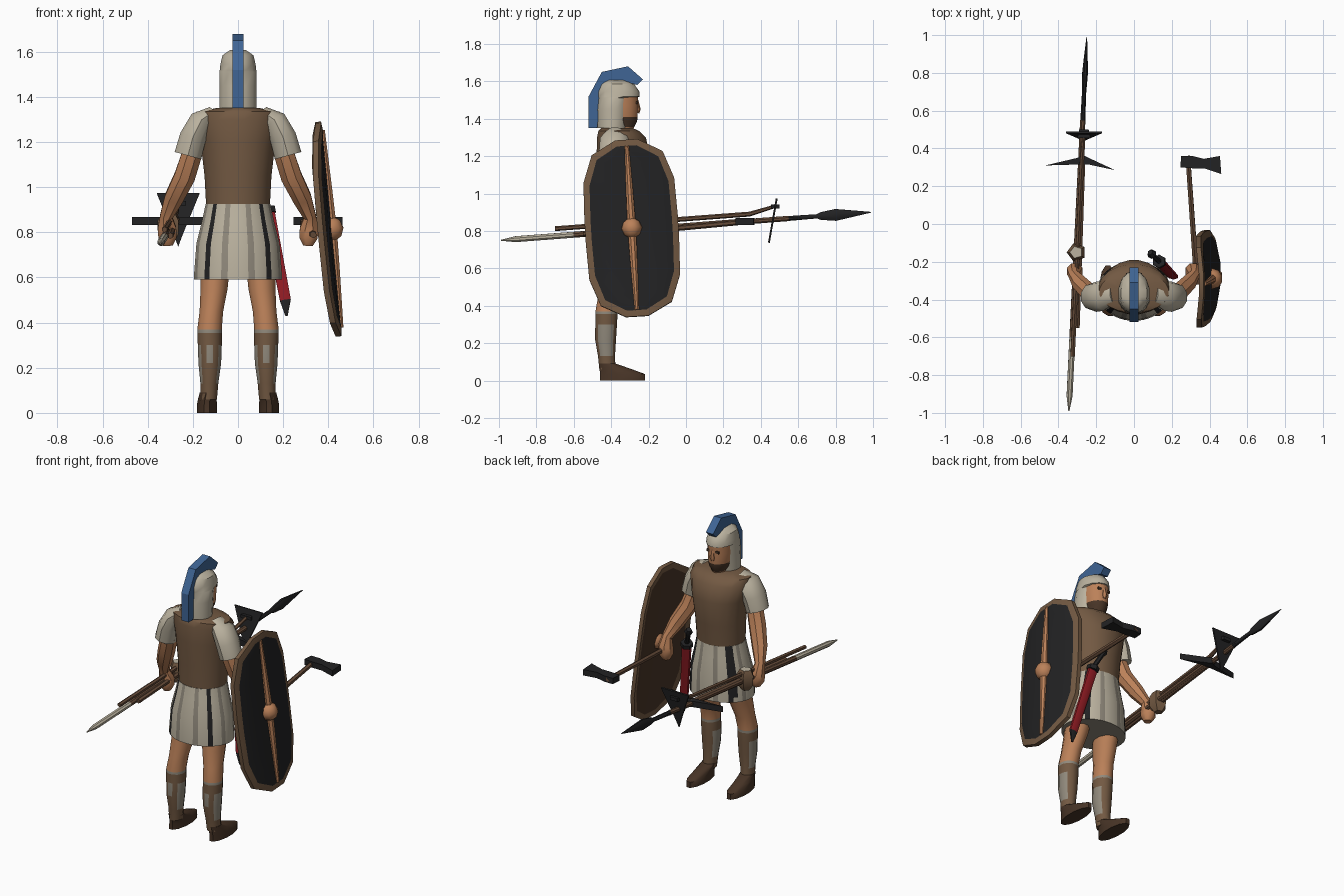
import bpy, bmesh, math
from mathutils import Vector, Matrix

if "Cube" in bpy.data.objects:
    bpy.data.objects.remove(bpy.data.objects["Cube"])


def material(name, r, g, b):
    m = bpy.data.materials.new(name)
    m.use_nodes = True
    m.diffuse_color = (r, g, b, 1)
    m.node_tree.nodes["Principled BSDF"].inputs["Base Color"].default_value = (r, g, b, 1)
    return m


LEATHER = material("leather brown", .17, .10, .055)
SKIN = material("skin tan", .50, .22, .10)
CREAM = material("cream", .50, .45, .35)
GREY = material("fold grey", .28, .25, .20)
BLUE = material("crest blue", .05, .13, .30)
BLACK = material("iron black", .016, .016, .017)
RED = material("scabbard red", .30, .012, .018)
DARK = material("boot brown", .065, .035, .02)
WOOD = material("shaft wood", .13, .07, .04)


def finish(name, bm, mats, rule=None, smooth=True):
    """Turn a bmesh into an object; rule(face centre, normal) picks a material."""
    bmesh.ops.recalc_face_normals(bm, faces=bm.faces)
    if rule:
        for f in bm.faces:
            f.material_index = rule(f.calc_center_median(), f.normal)
    me = bpy.data.meshes.new(name)
    bm.to_mesh(me)
    bm.free()
    for m in mats:
        me.materials.append(m)
    ob = bpy.data.objects.new(name, me)
    bpy.context.collection.objects.link(ob)
    if smooth:
        bpy.ops.object.select_all(action='DESELECT')
        ob.select_set(True)
        bpy.context.view_layer.objects.active = ob
        bpy.ops.object.shade_smooth_by_angle(angle=math.radians(40))
    return ob


def skin_rings(name, rings, mats, rule=None, bands=None, smooth=True):
    """Bridge closed rings of points and cap both ends."""
    bm = bmesh.new()
    vs = [[bm.verts.new(p) for p in ring] for ring in rings]
    n = len(rings[0])
    for k in range(len(vs) - 1):
        for i in range(n):
            j = (i + 1) % n
            f = bm.faces.new((vs[k][i], vs[k][j], vs[k + 1][j], vs[k + 1][i]))
            f.material_index = bands[k] if bands else 0
    for cap, band in ((vs[0], 0), (vs[-1], -1)):
        bm.faces.new(cap).material_index = bands[band] if bands else 0
    return finish(name, bm, mats, rule, smooth)


def ellipse(n, rx, ry):
    return [Vector((rx * math.cos(a), ry * math.sin(a), 0))
            for a in (2 * math.pi * (i + .5) / n for i in range(n))]


def loft(name, rows, mats, n=16, rule=None):
    """Horizontal elliptical sections: z, centre x, centre y, rx, ry."""
    rings = [[p + Vector((cx, cy, z)) for p in ellipse(n, rx, ry)]
             for z, cx, cy, rx, ry in rows]
    return skin_rings(name, rings, mats, rule)


def tube(name, pts, radii, mats, n=8, rule=None):
    """Sections along a path; a radius may be a (side, height) pair."""
    pts = [Vector(p) for p in pts]
    rings = []
    for i, p in enumerate(pts):
        d = pts[min(i + 1, len(pts) - 1)] - pts[max(i - 1, 0)]
        q = Vector((0, 0, 1)).rotation_difference(d)
        r = radii[i] if isinstance(radii[i], tuple) else (radii[i], radii[i])
        rings.append([q @ e + p for e in ellipse(n, *r)])
    return skin_rings(name, rings, mats, rule)


def plate(name, outline, axis, at, half, mat):
    """Outline drawn across an axis, thickened both ways from 'at'."""
    def put(u, v, w):
        return {"X": (w, u, v), "Y": (u, w, v), "Z": (u, v, w)}[axis]
    rings = [[Vector(put(u, v, at + s * half)) for u, v in outline] for s in (-1, 1)]
    return skin_rings(name, rings, [mat], smooth=False)


# Torso, belted into a striped kilt
loft("tunic", [(.90, 0, -.345, .142, .125), (1.05, 0, -.34, .15, .132),
               (1.20, 0, -.335, .168, .145), (1.30, 0, -.345, .192, .132),
               (1.335, 0, -.36, .185, .11), (1.35, 0, -.37, .10, .085)], [LEATHER], 20)


def kilt_rule(c, n):
    a = math.degrees(math.atan2(abs(c.x), abs(c.y + .355) * 1.2))
    if abs(n.z) > .8:
        return 1
    return 2 if 38 < a < 54 else 1 if 10 < a < 21 or 66 < a < 76 else 0


loft("kilt", [(.59, 0, -.355, .195, .158), (.62, 0, -.355, .195, .158),
              (.75, 0, -.352, .185, .155), (.85, 0, -.348, .16, .138),
              (.925, 0, -.345, .144, .127)], [CREAM, GREY, BLACK], 40, kilt_rule)


# Head, beard and helmet
def face_rule(c, n):
    return 1 if (c.z < 1.44 and c.z > 1.36) or c.z > 1.525 else 0


loft("head", [(1.30, 0, -.37, .055, .065), (1.355, 0, -.35, .045, .075),
              (1.385, 0, -.345, .06, .085), (1.41, 0, -.345, .066, .088),
              (1.47, 0, -.345, .07, .09), (1.515, 0, -.345, .07, .09),
              (1.535, 0, -.345, .07, .092)], [SKIN, DARK], 16, face_rule)
tube("nose", [(0, -.262, 1.43), (0, -.26, 1.45), (0, -.262, 1.50)],
     [.012, .018, .007], [SKIN], 6)
for s in (-1, 1):
    plate("eye", [(s * .017, 1.48), (s * .042, 1.478), (s * .042, 1.492), (s * .017, 1.494)],
          "Y", -.264, .0045, DARK)
loft("helmet", [(1.35, 0, -.395, .085, .08), (1.45, 0, -.39, .085, .088),
                (1.512, 0, -.382, .084, .09), (1.518, 0, -.362, .083, .115),
                (1.545, 0, -.362, .08, .113), (1.585, 0, -.367, .07, .09),
                (1.608, 0, -.375, .035, .05)], [CREAM], 14)
plate("crest", [(-.52, 1.35), (-.52, 1.52), (-.45, 1.65), (-.31, 1.68), (-.23, 1.61),
                (-.26, 1.58), (-.33, 1.60), (-.42, 1.57), (-.46, 1.50), (-.475, 1.35)],
      "X", 0, .025, BLUE)


# Limbs, the same on both sides
def leg_rule(c, n):
    if c.z > .37:
        return 0
    patch = .13 < c.z < .30 and (abs(n.x) > .85 or (c.z > .22 and n.y < -.93))
    return 2 if patch or c.z > .355 else 1


for s, side in ((1, "left"), (-1, "right")):
    loft(side + "_leg", [(.06, s * .13, -.42, .038, .045), (.13, s * .127, -.425, .041, .047),
                         (.22, s * .125, -.43, .052, .058), (.30, s * .125, -.427, .055, .06),
                         (.355, s * .126, -.425, .056, .061), (.37, s * .126, -.425, .056, .061),
                         (.45, s * .118, -.41, .054, .062), (.55, s * .106, -.385, .062, .077),
                         (.66, s * .10, -.36, .067, .088)], [SKIN, LEATHER, GREY], 12, leg_rule)
    loft(side + "_boot", [(0, s * .138, -.34, .046, .125), (.035, s * .138, -.34, .046, .124),
                          (.06, s * .136, -.375, .043, .09), (.09, s * .13, -.42, .041, .048)],
         [DARK], 12)
    tube(side + "_arm", [(s * .31, -.25, .74), (s * .312, -.25, .775), (s * .315, -.25, .82),
                         (s * .318, -.27, .87), (s * .285, -.315, .95), (s * .235, -.365, 1.05),
                         (s * .20, -.385, 1.16)],
         [.022, .044, .044, .03, .045, .05, .048], [SKIN], 8)
    tube(side + "_sleeve", [(s * .222, -.385, 1.14), (s * .20, -.385, 1.22),
                            (s * .165, -.38, 1.29), (s * .11, -.37, 1.33)],
         [(.064, .072), (.062, .08), (.055, .08), (.03, .05)], [CREAM], 10)

# Shield: a shallow curved board with rim, spine and boss
pose = (Matrix.Translation((.375, -.29, .812)) @ Matrix.Rotation(math.radians(-5.4), 4, 'Y')
        @ Matrix.Rotation(math.radians(3.5), 4, 'X'))
quarter = [(.25, .06), (.243, .26), (.19, .405), (.06, .475)]
half = quarter + [(-u, v) for u, v in reversed(quarter)]
outline = half + [(-u, -v) for u, v in half]


def board_ring(su, sv, lift):
    return [pose @ Vector((.04 - .6 * (u * su) ** 2 + lift, u * su, v * sv)) for u, v in outline]


skin_rings("shield", [board_ring(.03, .8, -.025), board_ring(.5, .85, -.025),
                      board_ring(.87, .93, -.025), board_ring(1, 1, -.025),
                      board_ring(1, 1, 0), board_ring(.87, .93, .004),
                      board_ring(.5, .85, 0), board_ring(.03, .8, 0)],
           [DARK, LEATHER, BLACK], bands=[0, 0, 1, 1, 1, 2, 2])
tube("shield_spine", [pose @ Vector((.04, 0, v)) for v in (-.44, -.2, 0, .2, .44)],
     [.012, .02, .025, .02, .012], [SKIN], 8)
tube("shield_boss", [pose @ Vector((.04, 0, v)) for v in (-.055, -.035, 0, .035, .055)],
     [.012, .042, .055, .042, .012], [SKIN], 10)

# Sword in its scabbard at the left hip
tube("scabbard", [(.215, -.285, .43), (.21, -.28, .50), (.135, -.20, .89)],
     [.006, (.028, .014), (.032, .016)], [RED, BLACK], 6, lambda c, n: 1 if c.z < .49 else 0)
tube("sword_guard", [(.137, -.202, .885), (.132, -.197, .91)], [.036, .036], [BLACK], 6)
tube("sword_grip", [(.135, -.2, .90), (.10, -.165, .98), (.095, -.16, 1.0), (.085, -.15, 1.02)],
     [.014, .014, .026, .015], [BLACK], 6)

# Hand axe on the left
tube("axe_shaft", [(.333, -.32, .79), (.285, .36, .852)], [.016, .014], [WOOD], 6)
plate("axe_blade", [(.245, .30), (.25, .36), (.31, .36), (.37, .345), (.455, .36),
                    (.462, .265), (.37, .295), (.31, .295)], "Z", .85, .018, BLACK)

# Long spear on the right


def spear(y):
    t = (y + .99) / 1.98
    return (-.345 + .095 * t, y, .75 + .15 * t)


tube("spear_shaft", [spear(y) for y in (-.99, -.91, -.6, .55)],
     [.003, .017, .017, .015], [WOOD, CREAM], 8, lambda c, n: 1 if c.y < -.7 else 0)
tube("spear_head", [spear(y) for y in (.54, .70, .72, .80, .86, .99)],
     [.014, .012, (.013, .022), (.016, .034), (.012, .024), .002], [BLACK], 8)

# Pick and spade carried alongside the spear
tube("pick_shaft", [(-.30, -.55, .785), (-.27, .345, .855)], [.014, .014], [WOOD], 6)
plate("pick_head", [(-.47, .31), (-.30, .35), (-.27, .365), (-.24, .35), (-.10, .285),
                    (-.24, .315), (-.30, .315)], "Z", .85, .018, BLACK)
tube("spade_shaft", [(-.325, -.70, .812), (-.275, .34, .89), (-.265, .47, .93)],
     [.013, .013, .009], [WOOD], 6)
spade = plate("spade_blade", [(-.095, .115), (.095, .115), (.02, -.07), (0, -.125), (-.02, -.07)],
              "Y", 0, .005, BLACK)
spade.location = (-.265, .465, .86)
spade.rotation_euler = (math.radians(-10), 0, 0)
plate("spade_socket", [(-.30, .455), (-.23, .455), (-.24, .50), (-.29, .50)], "Z", .93, .01, BLACK)

# Pouch tied to the bundle
loft("pouch", [(.755, -.305, -.15, .025, .025), (.79, -.305, -.15, .05, .048),
               (.85, -.305, -.15, .052, .05), (.88, -.305, -.15, .035, .033)],
     [LEATHER, CREAM], 5, lambda c, n: 1 if n.z > .5 else 0)
